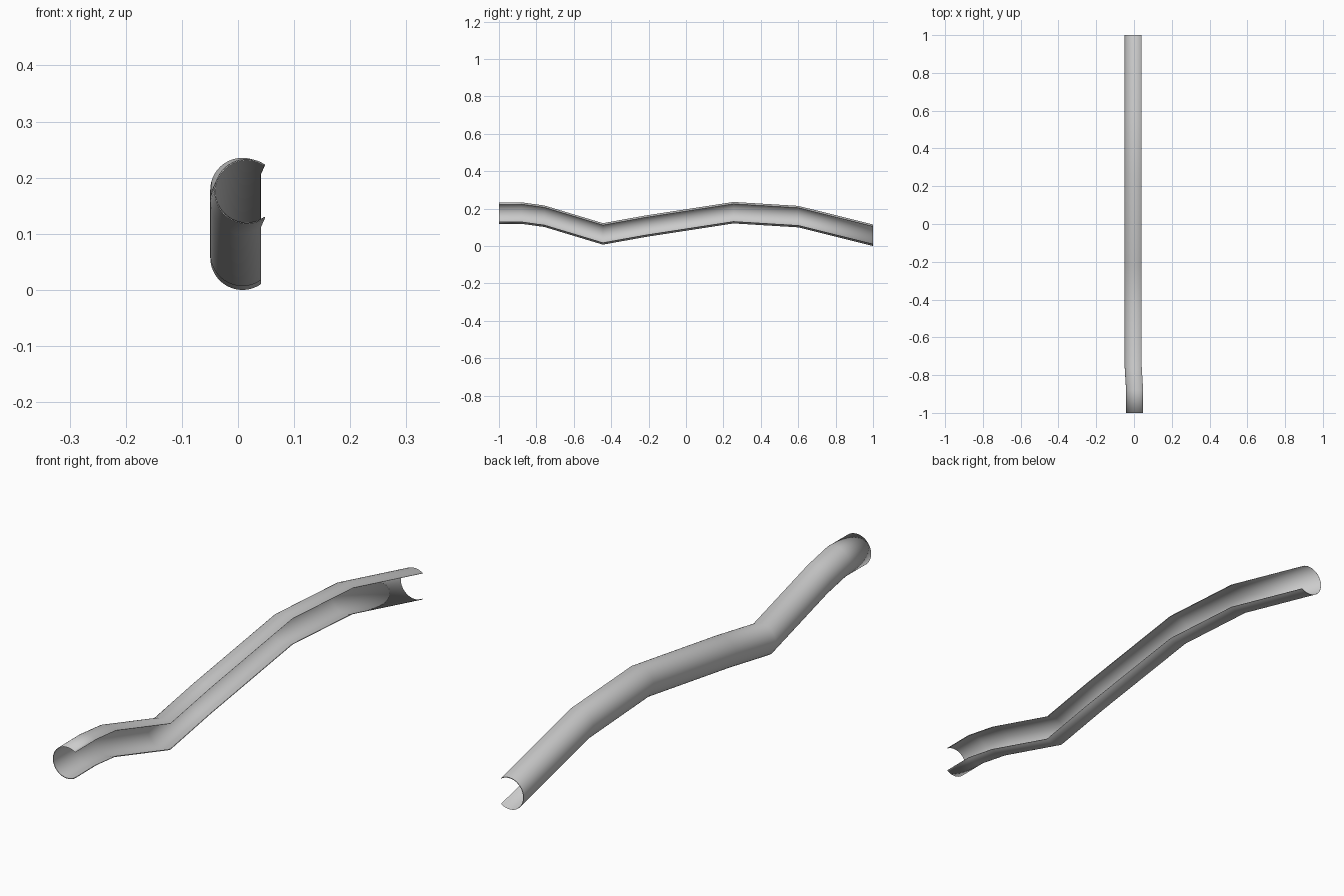
import bpy, bmesh, math

if "Cube" in bpy.data.objects:
    bpy.data.objects.remove(bpy.data.objects["Cube"])

# Centre line of the channel: x, y, z
PATH = [(.0155, -1, .175), (.0155, -.88, .176), (.008, -.757, .159),
        (.008, -.444, .0645), (.008, -.22, .105), (.008, .254, .178),
        (.008, .6, .157), (.008, 1, .0575)]
RADIUS, WALL, SEGS = .0575, .002, 32
OPEN = math.radians(55)          # half angle of the opening, facing +x


def arc(radius):
    step = (2 * math.pi - 2 * OPEN) / SEGS
    return [(radius * math.cos(OPEN + i * step), radius * math.sin(OPEN + i * step))
            for i in range(SEGS + 1)]


# C-shaped cross-section: outer arc, then inner arc back again
profile = arc(RADIUS) + arc(RADIUS - WALL)[::-1]
n = len(profile)

# Sweep the section along the path
bm = bmesh.new()
rings = [[bm.verts.new((x + u, y, z + v)) for u, v in profile] for x, y, z in PATH]
for a, b in zip(rings, rings[1:]):
    for i in range(n):
        j = (i + 1) % n
        bm.faces.new((a[i], a[j], b[j], b[i]))

# End rims between outer and inner wall
for ring in (rings[0], rings[-1]):
    for i in range(SEGS):
        bm.faces.new((ring[i], ring[i + 1], ring[n - 2 - i], ring[n - 1 - i]))
bmesh.ops.recalc_face_normals(bm, faces=bm.faces)
for f in bm.faces:
    f.smooth = True

# Crisp long lips, and one crisp edge on each end rim
for a, b in zip(rings, rings[1:]):
    for i in (0, SEGS, SEGS + 1, n - 1):
        bm.edges.get((a[i], b[i])).smooth = False
for i in range(SEGS):
    bm.edges.get((rings[0][n - 1 - i], rings[0][n - 2 - i])).smooth = False
    bm.edges.get((rings[-1][i], rings[-1][i + 1])).smooth = False

mesh = bpy.data.meshes.new("open_channel")
bm.to_mesh(mesh)
bm.free()
channel = bpy.data.objects.new("open_channel", mesh)
bpy.context.collection.objects.link(channel)
